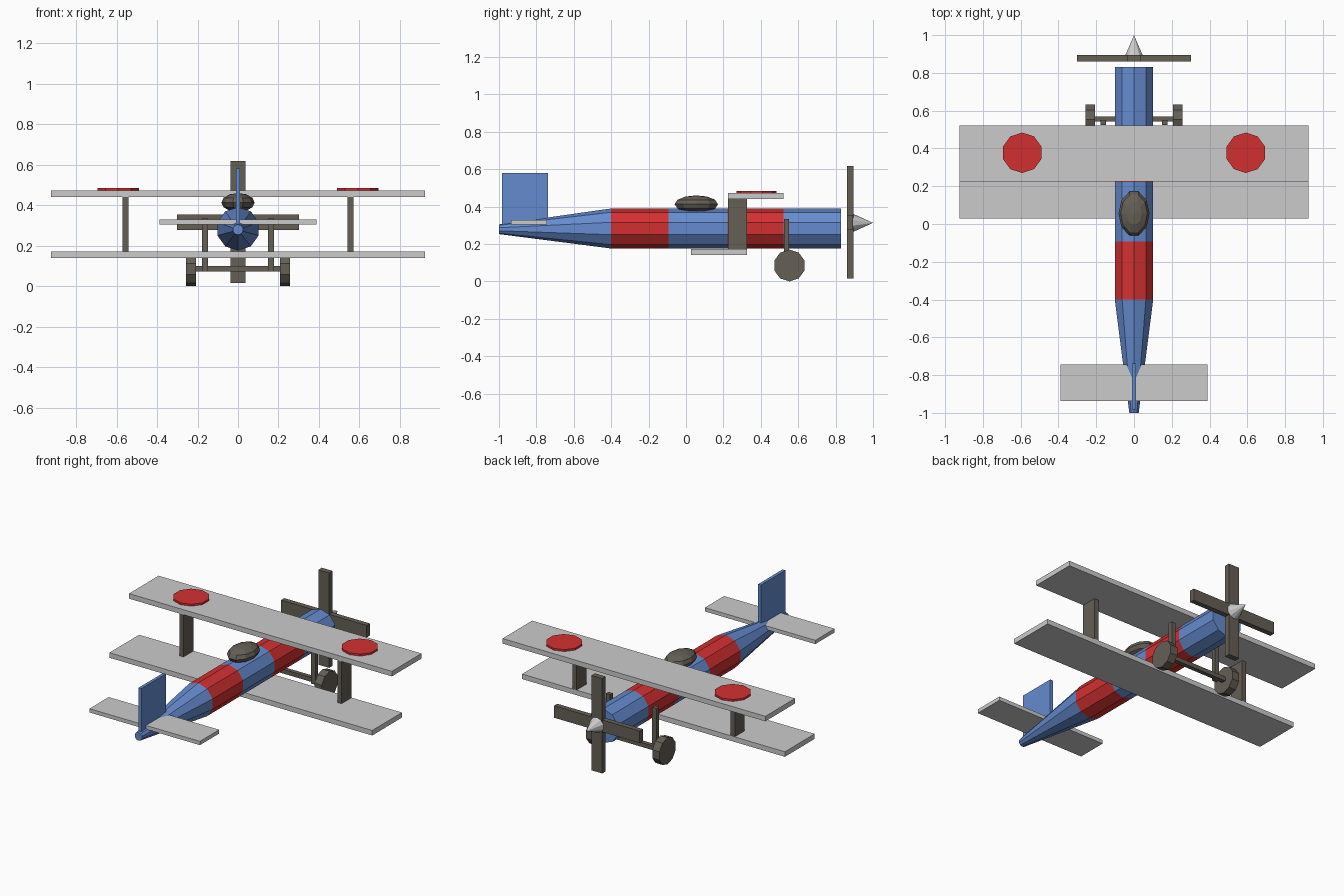
import bpy, bmesh, math
from mathutils import Matrix, Vector

if "Cube" in bpy.data.objects:
    bpy.data.objects.remove(bpy.data.objects["Cube"])

def mat(name, rgb):
    m = bpy.data.materials.new(name)
    m.diffuse_color = (*rgb, 1)
    m.use_nodes = True
    m.node_tree.nodes["Principled BSDF"].inputs["Base Color"].default_value = m.diffuse_color
    return m

BLUE = mat("blue", (0.13, 0.26, 0.62))
RED = mat("red", (0.65, 0.03, 0.03))
DARK = mat("dark_brown", (0.13, 0.115, 0.09))

def finish(name, bm, *mats):
    bmesh.ops.recalc_face_normals(bm, faces=bm.faces)
    me = bpy.data.meshes.new(name)
    bm.to_mesh(me)
    bm.free()
    for m in mats:
        me.materials.append(m)
    ob = bpy.data.objects.new(name, me)
    bpy.context.collection.objects.link(ob)
    return ob

def box(name, x, y, z, *mats):
    """Box from (min, max) ranges."""
    bm = bmesh.new()
    size = [r[1] - r[0] for r in (x, y, z)]
    mid = Vector([(r[0] + r[1]) / 2 for r in (x, y, z)])
    bmesh.ops.create_cube(bm, size=1, matrix=Matrix.Translation(mid) @ Matrix.Diagonal((*size, 1)))
    return finish(name, bm, *mats)

def cyl(name, center, r1, r2, depth, axis, *mats):
    """Ten-sided cylinder or cone along an axis, with a vertex pointing up."""
    rot = {"X": Matrix.Rotation(math.pi / 2, 4, "X") , "Y": Matrix.Rotation(-math.pi / 2, 4, "X"),
           "Z": Matrix.Identity(4)}[axis]
    if axis == "X":
        rot = Matrix.Rotation(math.pi / 2, 4, "Z") @ rot
    bm = bmesh.new()
    bmesh.ops.create_cone(bm, cap_ends=True, segments=10, radius1=r1, radius2=r2, depth=depth,
                          matrix=Matrix.Translation(center) @ rot)
    return finish(name, bm, *mats)

# Fuselage: lofted ten-sided rings (y, radius, centre z), alternating bands
rings = [(-1.0, 0.026, 0.279), (-0.4, 0.107, 0.283), (-0.093, 0.107, 0.283),
         (0.222, 0.107, 0.283), (0.522, 0.107, 0.283), (0.83, 0.107, 0.283)]
bm = bmesh.new()
loops = []
for y, r, zc in rings:
    angles = [math.tau * i / 10 for i in range(10)]
    loops.append([bm.verts.new((r * math.sin(a), y, zc + r * math.cos(a))) for a in angles])
for band, (a, b) in enumerate(zip(loops, loops[1:])):
    for i in range(10):
        j = (i + 1) % 10
        bm.faces.new((a[i], a[j], b[j], b[i])).material_index = band % 2
bm.faces.new(loops[0])
bm.faces.new(loops[-1])
finish("fuselage", bm, BLUE, RED)

# Wings and tail
box("upper_wing", (-0.923, 0.923), (0.225, 0.522), (0.44, 0.472))
box("lower_wing", (-0.923, 0.923), (0.028, 0.326), (0.14, 0.172))
box("tailplane", (-0.388, 0.388), (-0.936, -0.743), (0.304, 0.328))
box("tail_fin", (-0.01, 0.01), (-0.983, -0.738), (0.285, 0.58), BLUE)

# Canopy
bm = bmesh.new()
bmesh.ops.create_uvsphere(bm, u_segments=10, v_segments=6, radius=1,
                          matrix=Matrix.Translation((0, 0.055, 0.413)) @ Matrix.Rotation(math.pi / 2, 4, "Z")
                          @ Matrix.Diagonal((0.122, 0.082, 0.047, 1)))
finish("canopy", bm, DARK)

# Propeller and spinner
box("propeller_blade_vertical", (-0.038, 0.038), (0.86, 0.895), (0.015, 0.617), DARK)
box("propeller_blade_horizontal", (-0.301, 0.301), (0.861, 0.894), (0.278, 0.354), DARK)
cyl("spinner", (0, 0.945, 0.313), 0.05, 0, 0.11, "Y")

# Landing gear axle
box("axle", (-0.215, 0.215), (0.543, 0.57), (0.073, 0.1), DARK)

# Parts on both sides
for side, s in (("left", -1), ("right", 1)):
    def span(a, b):
        return sorted((s * a, s * b))
    box(side + "_wing_strut", span(0.54, 0.57), (0.225, 0.325), (0.165, 0.445), DARK)
    box(side + "_gear_leg", span(0.148, 0.178), (0.523, 0.55), (0.073, 0.333), DARK)
    cyl(side + "_wheel", (s * 0.232, 0.553, 0.085), 0.085, 0.085, 0.05, "X", DARK)
    cyl(side + "_wing_disc", (s * 0.592, 0.377, 0.474), 0.107, 0.107, 0.02, "Z", RED)
